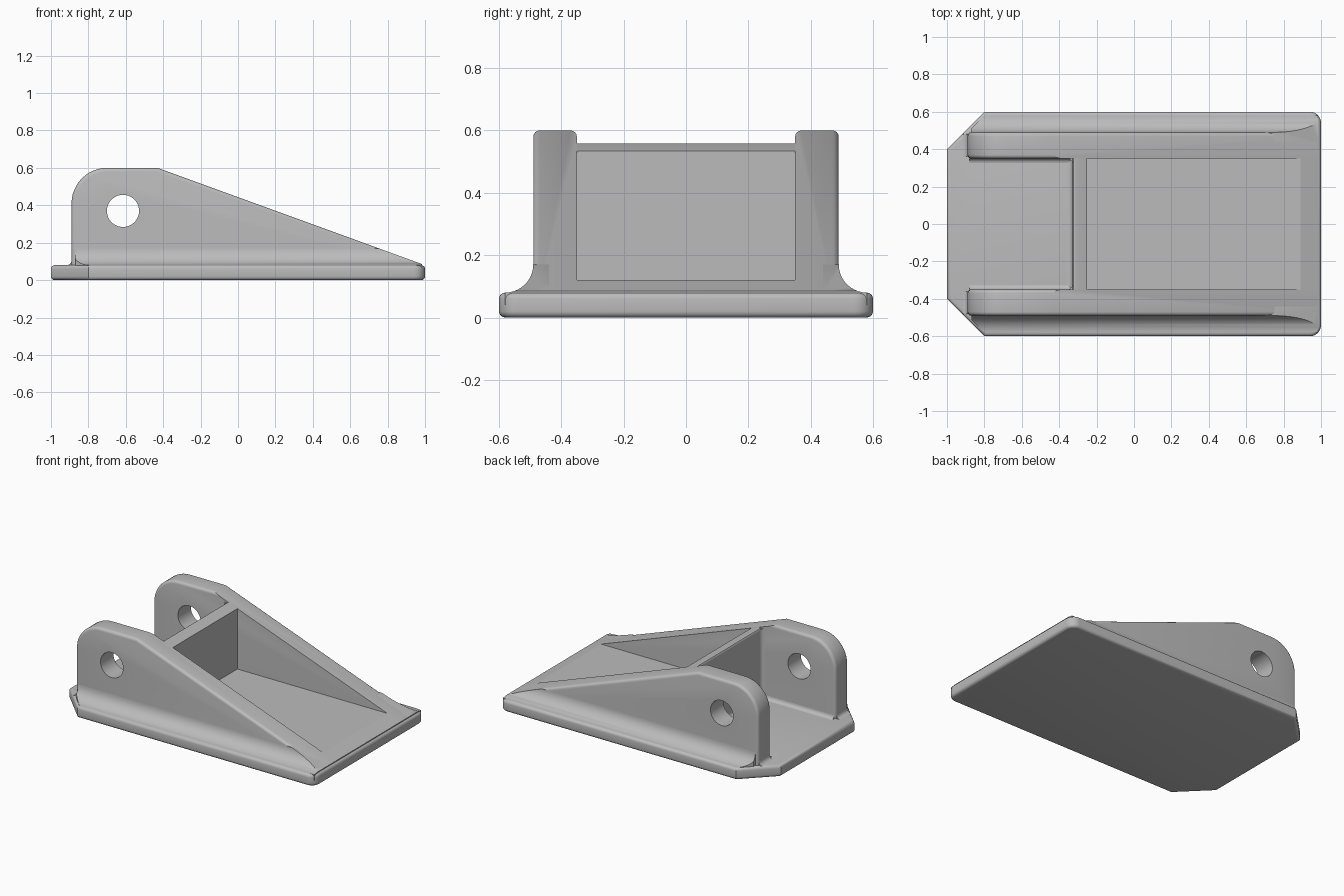
import bpy, bmesh
from math import sin, cos, pi, radians
from mathutils import Vector

if "Cube" in bpy.data.objects:
    bpy.data.objects.remove(bpy.data.objects["Cube"])

grey = bpy.data.materials.new("plain_grey")
grey.use_nodes = True
grey.diffuse_color = (0.5, 0.5, 0.5, 1)
grey.node_tree.nodes["Principled BSDF"].inputs["Base Color"].default_value = (0.5, 0.5, 0.5, 1)

# Main dimensions
PLATE, BURIED = 0.08, 0.04          # plate top, and depth parts sink to
INNER, OUTER = 0.35, 0.49           # cheek faces
FRONT, TAIL = -0.89, 0.985          # cheek ends
CREST = (-0.43, 0.6)                # where the slope begins
RIB_A, RIB_B = -0.33, -0.25         # cross rib faces
ROUND = 0.02
FALL = (CREST[1] - PLATE) / (1 - CREST[0])


def slope(x):
    return CREST[1] - FALL * (x - CREST[0])


def arc(cx, cy, r, start, end, n=8):
    angles = [radians(start + (end - start) * i / n) for i in range(n + 1)]
    return [(cx + r * cos(a), cy + r * sin(a)) for a in angles]


def prism(name, points, axis, a, b, rounded=None, planes=()):
    """Extrude a 2D outline along an axis, cut it by planes, round chosen edges."""
    def place(p, t):
        return {"x": (t, p[0], p[1]), "y": (p[0], t, p[1]), "z": (p[0], p[1], t)}[axis]
    bm = bmesh.new()
    low = [bm.verts.new(place(p, a)) for p in points]
    high = [bm.verts.new(place(p, b)) for p in points]
    bm.faces.new(low)
    bm.faces.new(high)
    for i in range(len(points)):
        j = (i + 1) % len(points)
        bm.faces.new((low[i], low[j], high[j], high[i]))
    bmesh.ops.recalc_face_normals(bm, faces=bm.faces)
    for co, normal in planes:
        bmesh.ops.bisect_plane(bm, geom=bm.verts[:] + bm.edges[:] + bm.faces[:],
                               plane_co=co, plane_no=normal, clear_outer=True)
        bmesh.ops.holes_fill(bm, edges=[e for e in bm.edges if e.is_boundary])
    if rounded:
        edges = [e for e in bm.edges if rounded(e.verts[0].co, e.verts[1].co)]
        bmesh.ops.bevel(bm, geom=edges, offset=ROUND, offset_type="OFFSET",
                        segments=4, profile=0.5, affect="EDGES")
    bmesh.ops.recalc_face_normals(bm, faces=bm.faces)
    mesh = bpy.data.meshes.new(name)
    bm.to_mesh(mesh)
    bm.free()
    mesh.materials.append(grey)
    obj = bpy.data.objects.new(name, mesh)
    bpy.context.collection.objects.link(obj)
    return obj


def activate(obj):
    bpy.ops.object.select_all(action="DESELECT")
    obj.select_set(True)
    bpy.context.view_layer.objects.active = obj


def hollow(u, v, su, sv, r=0.025, n=5):
    """Outline of a concave fillet in the corner at (u, v)."""
    pts = [(u + su * r * (1 - sin(t)), v + sv * r * (1 - cos(t)))
           for t in (pi / 2 * i / n for i in range(n + 1))]
    return [(u, v)] + pts


parts = []

# Base plate with clipped and rounded corners
outline = [(-1, 0.4), (-1, -0.4), (-0.8, -0.6)]
outline += arc(0.94, -0.54, 0.06, -90, 0) + arc(0.94, 0.54, 0.06, 0, 90)
outline += [(-0.8, 0.6)]
parts.append(prism("base_plate", outline, "z", 0, PLATE,
                   rounded=lambda p, q: abs(p.z - q.z) < 1e-4))

# Side profile of a cheek
profile = [(FRONT, BURIED)] + arc(-0.7, 0.41, 0.19, 180, 90, 12)
profile += [CREST, (TAIL, slope(TAIL)), (TAIL, BURIED)]


def cheek_edge(p, q):
    if abs(p.y - q.y) > 1e-4 or max(p.z, q.z) < BURIED + 1e-3:
        return False
    return abs(p.y) > OUTER - 1e-3 or max(p.x, q.x) < CREST[0] + 1e-3


for side, s in (("front", -1), ("back", 1)):
    # Cheek with its pin hole
    cheek = prism(side + "_cheek", profile, "y", s * INNER, s * OUTER, rounded=cheek_edge)
    drill = prism("hole_cutter", arc(-0.615, 0.37, 0.086, 0, 352.5, 47), "y", s * 0.2, s * 0.7)
    drill.hide_render = True
    cut = cheek.modifiers.new("pin_hole", "BOOLEAN")
    cut.operation, cut.solver, cut.object = "DIFFERENCE", "EXACT", drill
    activate(cheek)
    bpy.ops.object.modifier_apply(modifier=cut.name)
    bpy.data.objects.remove(drill)
    parts.append(cheek)

    # Wide fillet along the outside, cut by the slope and the clipped corner
    r = 0.09
    section = hollow(OUTER, PLATE, 1, 1, r, 10)[1:]
    section = [(OUTER + r, BURIED)] + section + [(0.44, PLATE + r), (0.44, BURIED)]
    section = [(s * y, z) for y, z in section]
    parts.append(prism(side + "_outer_fillet", section, "x", FRONT + 0.02, TAIL, planes=(
        (Vector((*CREST[:1], 0, CREST[1])), Vector((FALL, 0, 1)).normalized()),
        (Vector((-0.89, s * 0.49, 0)), Vector((-1, s, 0)).normalized()))))

    # Small fillets at the cheek foot, inside the slot and beside the rib
    parts.append(prism(side + "_cheek_end_fillet", hollow(FRONT, PLATE, -1, 1), "y",
                       s * (INNER + 0.01), s * (OUTER - 0.01)))
    parts.append(prism(side + "_slot_fillet", hollow(s * INNER, PLATE, -s, 1), "x",
                       FRONT + 0.01, RIB_A))
    parts.append(prism(side + "_rib_corner_fillet", hollow(RIB_A, s * INNER, -1, -s), "z",
                       PLATE, slope(RIB_A) - 0.01))

# Cross rib between the cheeks, rounded on its slot side
rib = [(RIB_A, BURIED), (RIB_A, slope(RIB_A)), (RIB_B, slope(RIB_B)), (RIB_B, BURIED)]
parts.append(prism("cross_rib", rib, "y", -INNER, INNER, rounded=lambda p, q:
                   max(p.x, q.x) < RIB_A + 1e-3 and min(p.z, q.z) > 0.5))
parts.append(prism("rib_foot_fillet", hollow(RIB_A, PLATE, -1, 1), "y", -INNER, INNER))

# Raised pocket floor running out into the sloping tail
floor = 0.12
lip = CREST[0] + (CREST[1] - floor) / FALL
parts.append(prism("pocket_floor", [(RIB_B, BURIED), (RIB_B, floor), (lip, floor),
                                    (TAIL, slope(TAIL)), (TAIL, BURIED)], "y", -INNER, INNER))

# Smooth shading with sharp creases kept
for obj in parts:
    activate(obj)
    bpy.ops.object.shade_smooth_by_angle(angle=radians(30 if "floor" not in obj.name else 10))
